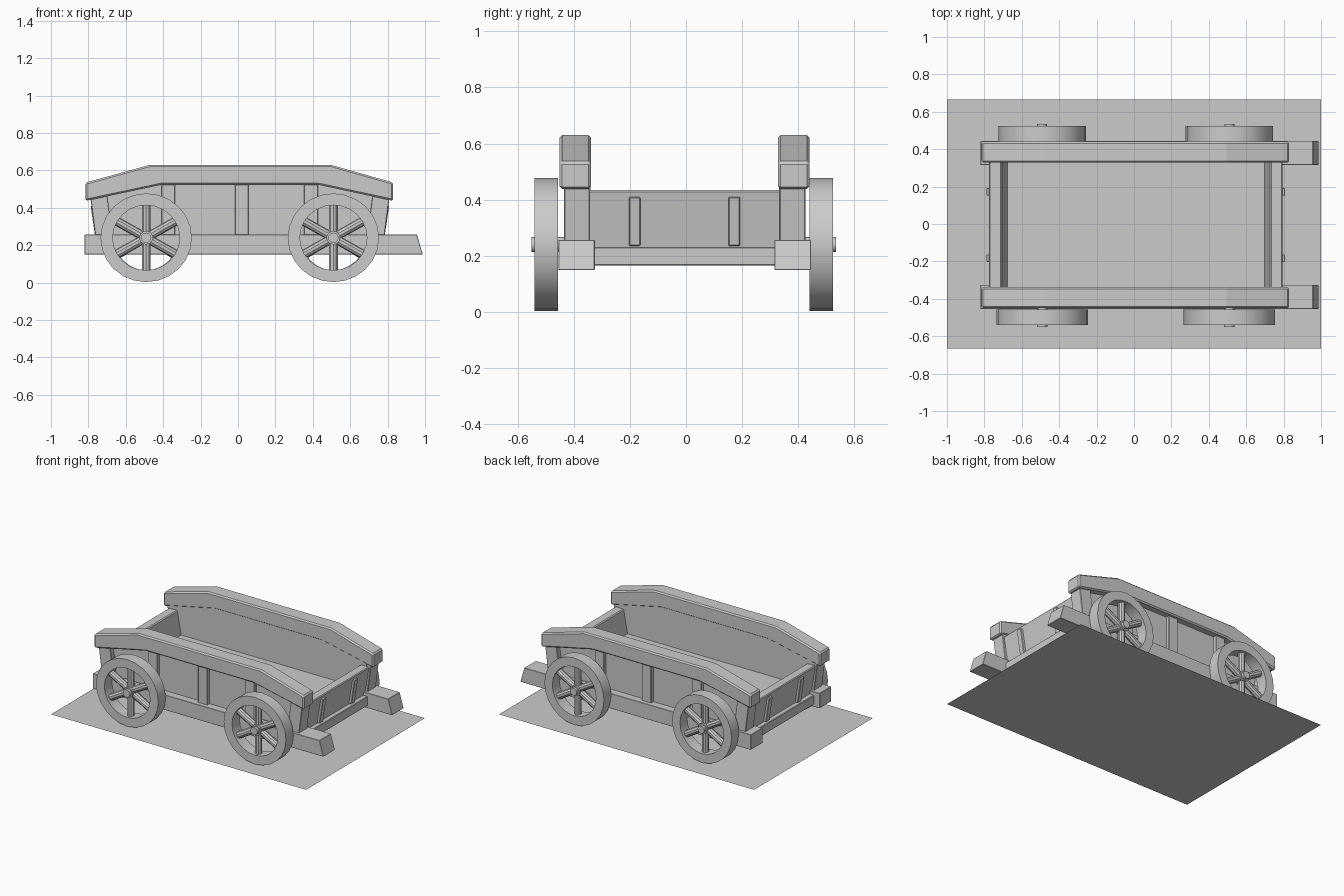
import bpy, bmesh, math
from mathutils import Matrix, Vector

if "Cube" in bpy.data.objects:
    bpy.data.objects.remove(bpy.data.objects["Cube"])

wood = bpy.data.materials.new("plain_grey")
wood.diffuse_color = (0.6, 0.6, 0.6, 1)
wood.use_nodes = True
wood.node_tree.nodes["Principled BSDF"].inputs["Base Color"].default_value = wood.diffuse_color
SHIFT = -0.005  # the cart body sits slightly towards the front


def finish(bm, name, bevel=0, smooth=False):
    bmesh.ops.recalc_face_normals(bm, faces=bm.faces)
    me = bpy.data.meshes.new(name)
    bm.to_mesh(me)
    bm.free()
    me.materials.append(wood)
    ob = bpy.data.objects.new(name, me)
    bpy.context.collection.objects.link(ob)
    if bevel:
        mod = ob.modifiers.new("bevel", 'BEVEL')
        mod.width = bevel
        mod.segments = 1
    if smooth:
        bpy.ops.object.select_all(action='DESELECT')
        ob.select_set(True)
        bpy.context.view_layer.objects.active = ob
        bpy.ops.object.shade_smooth_by_angle(angle=math.radians(35))
    return ob


def extrude_xz(name, profile, y0, y1, bevel=0):
    """Solid from an x-z outline swept along y."""
    bm = bmesh.new()
    face = bm.faces.new([bm.verts.new((x, y0 + SHIFT, z)) for x, z in profile])
    ext = bmesh.ops.extrude_face_region(bm, geom=[face])
    verts = [g for g in ext["geom"] if isinstance(g, bmesh.types.BMVert)]
    bmesh.ops.translate(bm, verts=verts, vec=(0, y1 - y0, 0))
    return finish(bm, name, bevel)


def box(name, x0, x1, y0, y1, z0, z1, bevel=0):
    return extrude_xz(name, [(x0, z0), (x1, z0), (x1, z1), (x0, z1)], y0, y1, bevel)


def cylinder(bm, a, b, r, sides):
    a, b = Vector(a), Vector(b)
    rot = (b - a).to_track_quat('Z', 'Y').to_matrix().to_4x4()
    bmesh.ops.create_cone(bm, cap_ends=True, segments=sides, radius1=r, radius2=r,
                          depth=(b - a).length, matrix=Matrix.Translation((a + b) / 2) @ rot)


def wheel(name, cx, y_mid, stretch, side):
    cz, outer, inner, half, n = 0.24, 0.237, 0.174, 0.042, 24
    bm = bmesh.new()
    # rim: square section turned around the axle
    rings = []
    for i in range(n):
        t = 2 * math.pi * i / n
        rings.append([bm.verts.new((r * math.cos(t), y, r * math.sin(t)))
                      for r, y in ((outer, -half), (outer, half), (inner, half), (inner, -half))])
    for i in range(n):
        p, q = rings[i], rings[(i + 1) % n]
        for k in range(4):
            bm.faces.new((p[k], p[(k + 1) % 4], q[(k + 1) % 4], q[k]))
    # six round spokes
    for i in range(6):
        t = math.pi / 2 + i * math.pi / 3
        cylinder(bm, (0, 0, 0), (0.19 * math.cos(t), 0, 0.19 * math.sin(t)), 0.024, 10)
    # hub and axle end
    cylinder(bm, (0, -half * 0.8, 0), (0, half * 0.8, 0), 0.036, 14)
    cylinder(bm, (0, -side * 0.08, 0), (0, side * 0.052, 0), 0.027, 12)
    bmesh.ops.transform(bm, verts=bm.verts, matrix=Matrix.Translation((cx, y_mid, cz))
                        @ Matrix.Diagonal((stretch, 1, 1, 1)))
    finish(bm, name, smooth=True)


# flat base sheet
bm = bmesh.new()
bm.faces.new([bm.verts.new(c) for c in
              ((-1, -0.665, 0), (1, -0.665, 0), (1, 0.665, 0), (-1, 0.665, 0))])
finish(bm, "base_sheet")

# both long sides
for s, tag in ((-1, "front"), (1, "back")):
    extrude_xz(tag + "_chassis_beam",
               [(-0.82, 0.15), (0.988, 0.15), (0.957, 0.257), (-0.82, 0.257)],
               s * 0.32, s * 0.45, 0.002)
    extrude_xz(tag + "_top_rail",
               [(-0.815, 0.437), (-0.41, 0.523), (0.43, 0.523), (0.83, 0.437),
                (0.83, 0.535), (0.495, 0.63), (-0.47, 0.63), (-0.815, 0.535)],
               s * 0.333, s * 0.445, 0.009)
    extrude_xz(tag + "_side_panel",
               [(-0.74, 0.2), (0.75, 0.2), (0.78, 0.47), (0.44, 0.54),
                (-0.42, 0.54), (-0.77, 0.47)], s * 0.336, s * 0.395)
    # upright battens on the panel
    for i, x in enumerate((-0.373, 0.02, 0.39)):
        box(f"{tag}_side_batten_{i}", x - 0.037, x + 0.037, s * 0.39, s * 0.42, 0.25, 0.535, 0.003)
    # leaning corner posts
    for e, end in ((-1, "left"), (1, "right")):
        c = 0.01
        extrude_xz(f"{tag}_{end}_post",
                   [(c + e * 0.68, 0.24), (c + e * 0.772, 0.24),
                    (c + e * 0.8, 0.46), (c + e * 0.71, 0.48)],
                   s * 0.338, s * 0.43, 0.003)
    stretch = 1.03 if s < 0 else 0.985
    wheel(tag + "_left_wheel", -0.491, s * 0.49 - 0.008, stretch, s)
    wheel(tag + "_right_wheel", 0.51, s * 0.49 - 0.008, stretch, s)

# both ends
for e, end in ((-1, "left"), (1, "right")):
    c = 0.01
    extrude_xz(end + "_end_panel",
               [(c + e * 0.678, 0.22), (c + e * 0.75, 0.22),
                (c + e * 0.785, 0.434), (c + e * 0.718, 0.434)], -0.345, 0.345, 0.006)
    box(end + "_cross_beam", c + e * 0.69, c + e * 0.785, -0.33, 0.33, 0.165, 0.232, 0.004)
    for i, y in enumerate((-0.178, 0.177)):
        extrude_xz(f"{end}_end_batten_{i}",
                   [(c + e * 0.73, 0.235), (c + e * 0.772, 0.235),
                    (c + e * 0.798, 0.41), (c + e * 0.765, 0.41)], y - 0.02, y + 0.02, 0.003)

# cart floor
box("floor", -0.7, 0.72, -0.34, 0.34, 0.175, 0.268)
